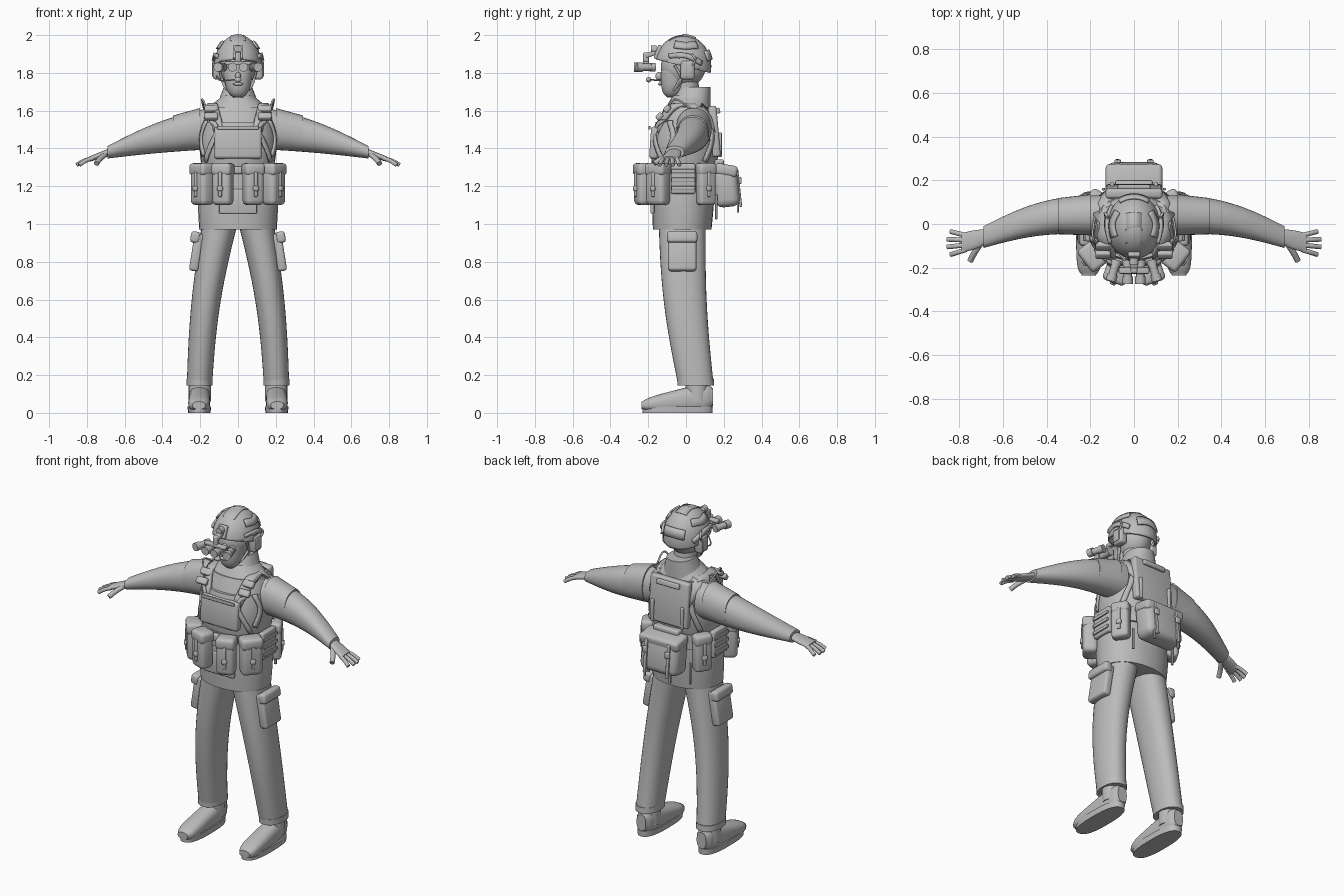
import bpy, bmesh, math
from mathutils import Vector, Matrix

if "Cube" in bpy.data.objects:
    bpy.data.objects.remove(bpy.data.objects["Cube"])
TONE = (.5, .5, .5, 1)
grey = bpy.data.materials.new("plain grey")
grey.use_nodes = True
grey.diffuse_color = TONE
grey.node_tree.nodes["Principled BSDF"].inputs["Base Color"].default_value = TONE

def finish(name, bm, angle=40, wrap_on=None, lift=0, thick=0):
    """Make the object; a part that lies on the left side is mirrored to the right."""
    bmesh.ops.recalc_face_normals(bm, faces=bm.faces)
    on_left = sum(v.co.x for v in bm.verts) / len(bm.verts) > .01
    mesh = bpy.data.meshes.new(name)
    bm.to_mesh(mesh)
    bm.free()
    mesh.materials.append(grey)
    mesh.shade_smooth()
    mesh.set_sharp_from_angle(angle=math.radians(angle))
    part = bpy.data.objects.new(name, mesh)
    bpy.context.collection.objects.link(part)
    if wrap_on:
        wrap = part.modifiers.new("wrap", "SHRINKWRAP")
        wrap.target, wrap.offset, wrap.wrap_mode = wrap_on, lift, "ABOVE_SURFACE"
    if thick:
        solid = part.modifiers.new("thickness", "SOLIDIFY")
        solid.thickness, solid.offset = thick, 0
    if on_left:
        part.modifiers.new("mirror", "MIRROR").use_mirror_merge = False
    return part

def skin(bm, rings):
    """Join rings of vertices into a closed tube."""
    for low, high in zip(rings, rings[1:]):
        for i in range(len(low)):
            bm.faces.new((low[i - 1], low[i], high[i], high[i - 1]))
    bm.faces.new(rings[0])
    bm.faces.new(rings[-1])

def loft(name, axis, span, first, last, bend=(0, 0, 0, 0), power=2.2, rounded=0, steps=16, sides=32):
    """Blend two rings (centre u, v, radius u, v) along an axis, bowed by bend at the middle."""
    bm = bmesh.new()
    rings = []
    for k in range(steps + 1):
        t = (1 - math.cos(math.pi * k / steps)) / 2 if rounded else k / steps
        w = span[0] + (span[1] - span[0]) * t
        cu, cv, ru, rv = (a + (b - a) * t + c * math.sin(math.pi * t) for a, b, c in zip(first, last, bend))
        close = max(.1, 1 - abs(2 * t - 1) ** rounded) ** (1 / rounded) if rounded else 1
        ring = []
        for i in range(sides):
            c, s = math.cos(math.tau * i / sides), math.sin(math.tau * i / sides)
            u = cu + ru * close * math.copysign(abs(c) ** (2 / power), c)
            v = cv + rv * close * math.copysign(abs(s) ** (2 / power), s)
            ring.append(bm.verts.new({"x": (w, u, v), "y": (u, w, v), "z": (u, v, w)}[axis]))
        rings.append(ring)
    skin(bm, rings)
    return finish(name, bm, angle=50)

def box(name, at, size, tilt=0, roll=0, turn=0):
    """Rounded block, tilted about x, rolled about y, turned about z."""
    bm = bmesh.new()
    bmesh.ops.create_cube(bm, size=1)
    bmesh.ops.scale(bm, vec=size, verts=bm.verts)
    bmesh.ops.bevel(bm, geom=bm.edges[:], offset=min(size) * .3, segments=3, profile=.5, affect="EDGES")
    for axis, degrees in (("X", tilt), ("Y", roll), ("Z", turn)):
        bm.transform(Matrix.Rotation(math.radians(degrees), 4, axis))
    bm.transform(Matrix.Translation(at))
    finish(name, bm)

def ball(name, at, size, cut=None):
    """Ellipsoid; with cut, only the part above a slanted plane is kept."""
    bm = bmesh.new()
    bmesh.ops.create_uvsphere(bm, u_segments=36, v_segments=24, radius=1)
    bm.transform(Matrix.Translation(at) @ Matrix.Diagonal((*size, 1)))
    if cut:
        geom = bm.verts[:] + bm.edges[:] + bm.faces[:]
        bmesh.ops.bisect_plane(bm, geom=geom, plane_co=at, plane_no=cut, clear_inner=True)
    return finish(name, bm, thick=.012 if cut else 0)

def path_of(points, steps=6):
    """Smooth path through points, with the direction at each place."""
    pts = [Vector(p) for p in points]
    pts = [2 * pts[0] - pts[1]] + pts + [2 * pts[-1] - pts[-2]]
    path = []
    for a, b, c, d in zip(pts, pts[1:], pts[2:], pts[3:]):
        for t in (i / steps for i in range(steps)):
            path.append(b + ((c - a) * t + (2 * a - 5 * b + 4 * c - d) * t ** 2 + (3 * b - a - 3 * c + d) * t ** 3) / 2)
    path.append(pts[-2])
    return [(p, path[min(i + 1, len(path) - 1)] - path[max(i - 1, 0)]) for i, p in enumerate(path)]

def cord(name, radius, *points):
    """Round rod, finger or cord through points."""
    bm = bmesh.new()
    rings = []
    for p, way in path_of(points):
        spokes = (Matrix.Rotation(math.tau * i / 16, 3, "Z") @ Vector((radius, 0, 0)) for i in range(16))
        rings.append([bm.verts.new(p + way.to_track_quat("Z", "Y") @ spoke) for spoke in spokes])
    skin(bm, rings)
    finish(name, bm)

def strap(name, target, width, *points, thick=.01, lift=.006):
    """Webbing laid on the surface of another part."""
    hub = sum((Vector(corner) for corner in target.bound_box), Vector()) / 8
    bm = bmesh.new()
    rows = []
    for p, way in path_of(points):
        side = way.cross(p - hub).normalized() * width / 2
        rows.append([bm.verts.new(p + side * k) for k in (-1, 0, 1)])
    for low, high in zip(rows, rows[1:]):
        for k in (0, 1):
            bm.faces.new((low[k], low[k + 1], high[k + 1], high[k]))
    finish(name, bm, wrap_on=target, lift=lift, thick=thick)

def pouch(name, x, y, width, depth):
    """Soft pouch that faces away from the body, with flap, pull strap and buckle."""
    centre, up, turn = Vector((x, y, 1.21)), Vector((0, 0, .22)), math.degrees(math.atan2(x, -y))
    face = centre + Vector((x, y, 0)).normalized() * depth / 2
    box(name, centre, (width, depth, up.z), turn=turn)
    box(name + "_flap", centre + up * .36, (width * 1.05, depth * 1.1, up.z * .3), turn=turn)
    box(name + "_strap", face, (.02, .016, up.z * .6), turn=turn)
    box(name + "_buckle", face - up * .1, (.03, .03, .03), turn=turn)

# Jacket, collar and sleeves
loft("jacket_skirt", "z", (.97, 1.32), (0, -.02, .205, .155), (0, -.01, .19, .165), (0, 0, .013, .005))
torso = loft("jacket_chest", "z", (1.3, 1.62), (0, -.01, .19, .165), (0, .01, .17, .12), (0, 0, .024, .025))
loft("jacket_yoke", "z", (1.6, 1.68), (0, .01, .178, .126), (0, .02, .08, .09))
loft("collar", "z", (1.62, 1.725), (0, .02, .115, .11), (0, .045, .075, .085))
loft("sleeve", "x", (.15, .69), (.04, 1.505, .092, .11), (-.06, 1.38, .05, .033), (.035, .015, .006, .01))
loft("shoulder_cap", "x", (.2, .345), (.042, 1.505, .094, .109), (.036, 1.478, .083, .096))
# Trousers
loft("trouser_leg", "z", (.15, 1.03), (.204, .052, .067, .094), (.09, -.02, .095, .125), (.022, -.02, -.004, .004))
loft("trouser_cuff", "z", (.145, .18), (.204, .052, .069, .097), (.204, .05, .069, .097), steps=1)
box("cargo_pocket", (.22, -.02, .85), (.05, .15, .2), roll=-9)
box("cargo_pocket_flap", (.226, -.02, .93), (.05, .16, .06), roll=-9)
# Hands
loft("palm", "x", (.66, .79), (-.055, 1.387, .03, .022), (-.087, 1.343, .044, .014), (0, 0, .006, 0))
for k, label in enumerate(("little", "ring", "middle", "index")):
    root = Vector((.77, -.052 - .022 * k, 1.348))
    reach = Vector((.085 if k in (1, 2) else .07, .017 - .013 * k, -.035))
    cord(label + "_finger", .011, root, root + reach / 2 + Vector((0, 0, .005)), root + reach)
cord("thumb", .014, (.7, -.085, 1.37), (.73, -.13, 1.345), (.75, -.168, 1.32))
# Boots
cord("boot_shaft", .06, (.203, .06, .06), (.203, .055, .2))
loft("boot_foot", "y", (.142, -.235), (.202, .085, .055, .085), (.207, .04, .06, .035), rounded=4, power=2.5)
loft("boot_sole", "z", (0, .035), (.205, -.045, .06, .185), (.205, -.045, .062, .187), power=2.6, steps=1)
# Vest, plates and webbing
vest = loft("vest_body", "z", (1.3, 1.54), (0, -.01, .19, .168), (0, 0, .19, .16), (0, 0, .014, .017))
for label, at, size, tilt in (
        ("chest_plate", (0, -.165, 1.43), (.25, .05, .17), -4), ("chest_strap", (0, -.194, 1.51), (.22, .01, .02), 0),
        ("back_plate", (0, .15, 1.49), (.26, .045, .27), 5), ("back_grip", (0, .17, 1.6), (.15, .02, .03), 12),
        ("upper_shoulder_pad", (.142, -.1, 1.61), (.07, .03, .04), -42), ("back_tab", (.1, .18, 1.42), (.02, .02, .13), 0),
        ("lower_shoulder_pad", (.142, -.14, 1.57), (.07, .03, .04), -42)):
    box(label, at, size, tilt)
strap("shoulder_strap", torso, .06, (.11, -.18, 1.5), (.135, -.02, 1.64), (.11, .17, 1.5), thick=.02, lift=.01)
strap("front_webbing", vest, .025, (.165, -.13, 1.56), (.12, -.18, 1.5), (.17, -.12, 1.33), lift=.014)
strap("side_webbing", vest, .03, (.19, -.1, 1.56), (.2, -.07, 1.46), (.18, -.1, 1.36))
strap("back_webbing", vest, .03, (.12, .15, 1.56), (.15, .15, 1.45), (.17, .1, 1.33))
cord("radio_cord", .005, (.16, -.1, 1.6), (.19, -.05, 1.66), (.17, .08, 1.56))
# Belt, pouches and rear pack
loft("belt", "z", (1.22, 1.31), (0, -.01, .21, .176), (0, -.01, .206, .176), steps=1)
pouch("front_pouch", .08, -.225, width=.105, depth=.085)
pouch("front_side_pouch", .19, -.148, width=.12, depth=.085)
pouch("rear_side_pouch", .182, .105, width=.1, depth=.065)
for row in range(3):
    box("side_webbing_row", (.228, -.015, 1.19 + .045 * row), (.01, .125, .02))
for label, at, size, tilt in (
        ("side_panel", (.208, -.015, 1.24), (.035, .13, .16), 0), ("front_panel", (0, -.178, 1.12), (.2, .02, .13), 0),
        ("belt_buckle", (0, -.195, 1.285), (.07, .03, .04), 0), ("rear_pack", (0, .212, 1.2), (.25, .13, .22), 6),
        ("pack_lid", (0, .213, 1.285), (.26, .12, .06), -10), ("pack_roll", (0, .175, 1.325), (.17, .05, .035), 0),
        ("pack_strap", (.075, .28, 1.19), (.02, .014, .2), 6), ("pack_buckle", (.075, .287, 1.23), (.03, .016, .035), 0),
        ("pack_tail", (.085, .275, 1.11), (.014, .01, .1), 0), ("side_tail", (.14, .16, 1.09), (.014, .012, .13), 0)):
    box(label, at, size, tilt)
# Head and helmet
cord("neck", .065, (0, .015, 1.6), (0, 0, 1.76))
ball("skull", (0, -.015, 1.83), (.095, .118, .11))
loft("face", "z", (1.67, 1.86), (0, -.075, .056, .055), (0, -.04, .09, .095), rounded=3)
ball("nose", (0, -.142, 1.783), (.015, .02, .022))
ball("lips", (0, -.135, 1.741), (.026, .013, .009))
helmet = ball("helmet", (0, -.015, 1.835), (.121, .143, .16), cut=(0, .25, 1))
strap("helmet_top_patch", helmet, .075, (0, -.09, 1.97), (0, 0, 2), (0, .05, 1.98), thick=.006, lift=.002)
strap("helmet_side_patch", helmet, .045, (.09, -.06, 1.95), (.11, 0, 1.95), (.08, .06, 1.95))
strap("helmet_back_patch", helmet, .06, (-.07, .11, 1.89), (0, .13, 1.9), (.07, .11, 1.89))
strap("helmet_rail", helmet, .026, (.1, -.085, 1.885), (.122, 0, 1.89), (.1, .08, 1.85), thick=.016)
# Headset, chin straps and microphone
box("ear_cup", (.108, .008, 1.815), (.05, .075, .1))
box("ear_cup_cap", (.131, .008, 1.815), (.014, .05, .07))
cord("ear_cup_arm", .006, (.128, .03, 1.84), (.133, .05, 1.87), (.12, .03, 1.9))
for y in (-.06, .065):
    cord("chin_strap", .007, (.1, y, 1.84), (.086, -.025, 1.77), (.06, -.06, 1.715), (0, -.1, 1.68))
cord("microphone_boom", .004, (-.115, -.02, 1.785), (-.09, -.11, 1.76), (-.01, -.195, 1.765))
ball("microphone", (0, -.198, 1.764), (.018, .014, .014))
# Night vision mount and goggles
box("mount_plate", (0, -.148, 1.91), (.055, .024, .075), tilt=-20)
cord("mount_knob", .02, (0, -.155, 1.925), (0, -.186, 1.925))
box("mount_arm", (0, -.185, 1.9), (.034, .065, .025), tilt=20)
box("mount_drop", (0, -.212, 1.878), (.03, .03, .06))
box("goggle_bridge", (0, -.213, 1.852), (.14, .03, .02))
for label, x, splay in (("inner", .029, 0), ("outer", .078, .028)):
    eye, way = Vector((x, -.165, 1.83)), Vector((splay, splay / 2 - .108, 0))
    cord(label + "_goggle_tube", .019, eye, eye + way)
    cord(label + "_goggle_ring", .024, eye + way * .7, eye + way * 1.02)
    cord(label + "_goggle_eyecup", .023, eye, eye + way * .25)
